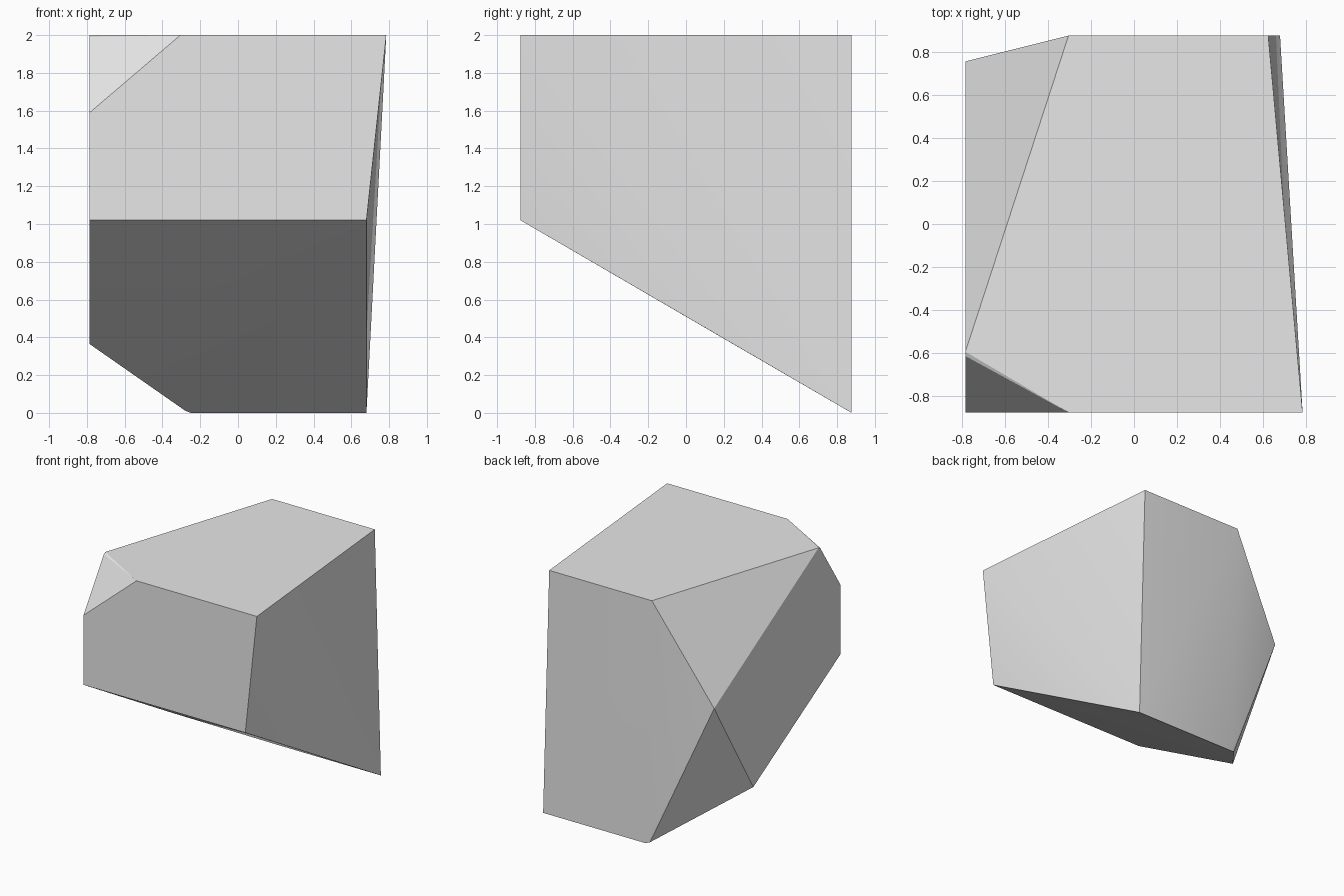
import bpy
import bmesh
import math

cube = bpy.data.objects.get("Cube")
if cube:
    bpy.data.objects.remove(cube, do_unlink=True)

# Plain grey stone colour
grey = bpy.data.materials.new("plain_grey")
grey.use_nodes = True
colour = (0.8, 0.8, 0.8, 1.0)
grey.diffuse_color = colour
grey.node_tree.nodes["Principled BSDF"].inputs["Base Color"].default_value = colour

# Extents of the shard
LEFT, FRONT, BACK, TOP = -0.785, -0.877, 0.877, 2.0

corners = [
    # top face
    (-0.305, FRONT, TOP), (0.785, FRONT, TOP), (0.625, BACK, TOP),
    (-0.305, BACK, TOP), (LEFT, -0.595, TOP),
    # sloping underside
    (LEFT, FRONT, 1.02), (0.68, FRONT, 1.02), (0.68, BACK, 0.0),
    (-0.25, BACK, 0.0), (LEFT, 0.25, 0.364),
    # chipped flat side
    (LEFT, FRONT, 1.59), (LEFT, -0.615, 1.99), (LEFT, 0.757, 1.2),
    # small worn corner at the base
    (-0.28, 0.865, 0.012),
]

# Shard: the convex body spanned by its corners
bm = bmesh.new()
for corner in corners:
    bm.verts.new(corner)
bmesh.ops.convex_hull(bm, input=bm.verts)
bmesh.ops.dissolve_limit(bm, angle_limit=math.radians(0.5),
                         verts=bm.verts, edges=bm.edges)
bmesh.ops.recalc_face_normals(bm, faces=bm.faces)
mesh = bpy.data.meshes.new("stone_shard")
bm.to_mesh(mesh)
bm.free()
mesh.materials.append(grey)

shard = bpy.data.objects.new("stone_shard", mesh)
bpy.context.collection.objects.link(shard)
bpy.ops.object.select_all(action="DESELECT")
shard.select_set(True)
bpy.context.view_layer.objects.active = shard
bpy.ops.object.shade_smooth_by_angle(angle=math.radians(20))
